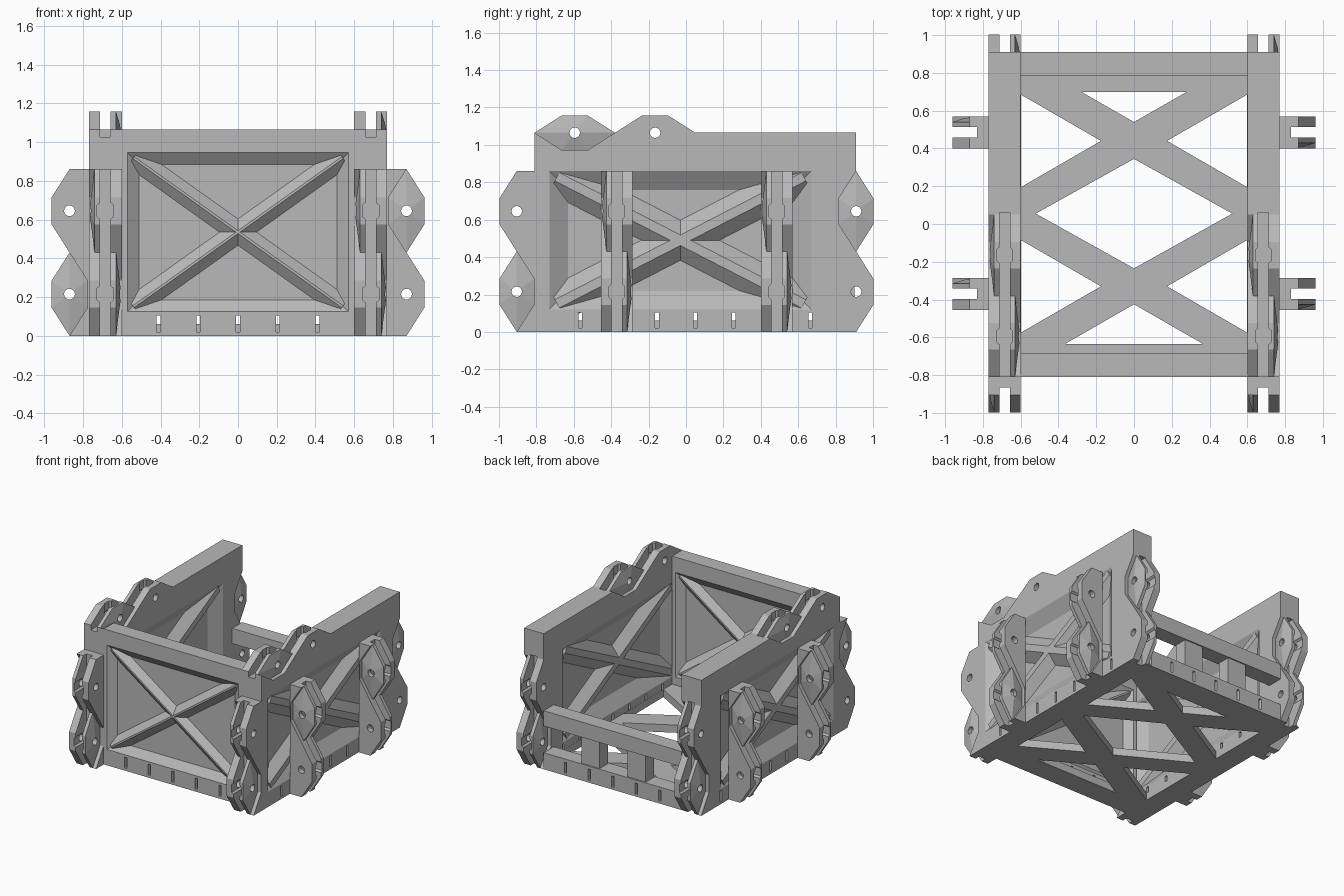
import bpy, bmesh, math
from mathutils import Vector, Matrix

cube = bpy.data.objects.get("Cube")
if cube:
    bpy.data.objects.remove(cube)

grey = bpy.data.materials.new("plain grey")
grey.use_nodes = True
grey.diffuse_color = (0.48, 0.48, 0.48, 1)
grey.node_tree.nodes["Principled BSDF"].inputs["Base Color"].default_value = grey.diffuse_color

X, Y, Z = Vector((1, 0, 0)), Vector((0, 1, 0)), Vector((0, 0, 1))


def frame(u, v, origin):
    """Matrix with local axes u, v and u x v."""
    m = Matrix((u, v, u.cross(v))).transposed().to_4x4()
    m.translation = Vector(origin)
    return m


def loft(bm, rings, m=Matrix(), apex=None):
    """Skin rings of points, cap the ends; an apex closes the last ring."""
    vs = [[bm.verts.new(m @ Vector(p)) for p in r] for r in rings]
    n = len(vs[0])
    for a, b in zip(vs, vs[1:]):
        for i in range(n):
            j = (i + 1) % n
            bm.faces.new((a[i], a[j], b[j], b[i]))
    bm.faces.new(vs[0])
    if apex is None:
        bm.faces.new(vs[-1])
    else:
        tip = bm.verts.new(m @ Vector(apex))
        for i in range(n):
            bm.faces.new((vs[-1][i], vs[-1][(i + 1) % n], tip))


def prism(bm, pts, w0, w1, m=Matrix()):
    loft(bm, [[(a, b, w) for a, b in pts] for w in (w0, w1)], m)


def rect(a0, b0, a1, b1):
    return [(a0, b0), (a1, b0), (a1, b1), (a0, b1)]


def box(bm, lo, hi):
    prism(bm, rect(lo[0], lo[1], hi[0], hi[1]), lo[2], hi[2])


def make(name, bm):
    bmesh.ops.recalc_face_normals(bm, faces=bm.faces)
    me = bpy.data.meshes.new(name)
    bm.to_mesh(me)
    bm.free()
    ob = bpy.data.objects.new(name, me)
    bpy.context.collection.objects.link(ob)
    me.materials.append(grey)
    return ob


def cut(ob, cutters):
    for c in cutters:
        mod = ob.modifiers.new("cut", 'BOOLEAN')
        mod.operation, mod.solver, mod.object = 'DIFFERENCE', 'EXACT', c
    dg = bpy.context.evaluated_depsgraph_get()
    me = bpy.data.meshes.new_from_object(ob.evaluated_get(dg))
    ob.modifiers.clear()
    ob.data = me


# Chassis sizes
IN, OUT, FRONT, BACK, TOP = 0.6, 0.77, -0.81, 0.91, 1.065
MID = (IN + OUT) / 2
HALF = (OUT - IN) / 2

# Hinge placements: frame and depth of the block behind the hinge line
hinges = []
for s in (-1, 1):
    for y in (-0.37, 0.485):
        hinges.append((frame(X * s, Z * s, (0.87 * s, y, 0.43)), -0.1))
    hinges.append((frame(-Y, -Z, (MID * s, -0.905, 0.43)), -0.095))
    hinges.append((frame(Y, Z, (MID * s, BACK, 0.43)), 0))
    hinges.append((frame(Z, -Y, (MID * s, -0.38, TOP)), 0))

HEX = [(0, -0.215), (0.092, -0.07), (0.092, 0.07), (0, 0.215), (-0.092, 0.07), (-0.092, -0.07)]
EDGE = [(0, -0.43), (0.092, -0.285), (0.092, -0.145), (0, 0), (0.092, 0.145), (0.092, 0.285), (0, 0.43)]

parts, gaps, widenings, facets, holes = [bmesh.new() for _ in range(5)]
for m, base in hinges:
    outline = EDGE + ([(base, 0.43), (base, -0.43)] if base else [(-0.004, 0.43), (-0.004, -0.43)])
    prism(parts, outline, -HALF, HALF, m)
    # slit between the two plates
    prism(gaps, rect(-0.04, -0.44, 0.2, 0.44), -0.028, 0.028, m)
    for s in (-1, 1):
        v = 0.215 * s
        # wider hexagonal part of the slit around each pin
        ring = [(0, -0.065), (0.042, -0.03), (0.042, 0.03), (0, 0.065), (-0.042, 0.03), (-0.042, -0.03)]
        loft(widenings, [[(u, v + b, w) for w, b in ring] for u in (-0.045, 0.21)], m)
        # bevelled hexagonal facets, one on each face
        rings = [[(a * 1.01, v + b, w * s) for a, b in HEX] for w in (HALF + 0.02, HALF - 0.03)]
        loft(facets, rings, m, apex=(0, v, (HALF - 0.002) * s))
        # pin holes
        pin = [(0.028 * math.cos(t * math.pi / 8), v + 0.028 * math.sin(t * math.pi / 8)) for t in range(16)]
        prism(holes, pin, -0.13, 0.13, m)

hinge_cutters = [make(n, b) for n, b in (("gap_cutter", gaps), ("widening_cutter", widenings),
                                         ("facet_cutter", facets), ("hole_cutter", holes))]
hinge_plates = make("hinge_plates", parts)
cut(hinge_plates, hinge_cutters)

# Drain slots along the bottom edge
slots = bmesh.new()
for i in range(-2, 3):
    x = i * 0.205
    box(slots, (x - 0.01, -0.9, 0.02), (x + 0.01, -0.6, 0.105))
    box(slots, (x - 0.01, 0.7, 0.02), (x + 0.01, 1.0, 0.105))
for i in range(-3, 4):
    y = 0.05 + i * 0.205
    for s in (-1, 1):
        box(slots, (s * 0.69 - 0.13, y - 0.01, 0.02), (s * 0.69 + 0.13, y + 0.01, 0.105))
slot_cutter = make("slot_cutter", slots)


def recess(bm, m, size, taper, depth):
    """Tapered panel recess, sunk along local -w."""
    a, b = size
    k = 0.02 / depth * taper
    loft(bm, [[(p, q, 0.02) for p, q in rect(-a - k, -b - k, a + k, b + k)],
              [(p, q, -depth) for p, q in rect(-a + taper, -b + taper, a - taper, b - taper)]], m)


def cross_ribs(bm, m, size, base, crest, depth):
    """Two crossing ridge bars filling a recess."""
    a, b = size
    for s in (-1, 1):
        along = Vector((a, s * b, 0))
        length = along.length
        along.normalize()
        local = frame(Z.cross(along), Z, (0, 0, 0))
        section = [(-base, -depth - 0.004), (base, -depth - 0.004), (crest, -0.003), (-crest, -0.003)]
        prism(bm, section, -length, length, m @ local)


# Side walls with recessed cross-braced panels on both faces
SIDE = (0.7, 0.37)
for s, name in ((-1, "right"), (1, "left")):
    wall = bmesh.new()
    box(wall, (min(IN * s, OUT * s), FRONT, 0), (max(IN * s, OUT * s), BACK, TOP))
    wall = make(name + "_side_wall", wall)
    dents, ribs = bmesh.new(), bmesh.new()
    for x, face in ((OUT, 1), (IN, -1)):
        m = frame(Y * s * face, Z, (x * s, -0.03, 0.49))
        recess(dents, m, SIDE, 0.1, 0.065)
        cross_ribs(ribs, m, (0.66, 0.34), 0.1, 0.025, 0.065)
    dents = make("panel_cutter", dents)
    cut(wall, hinge_cutters + [slot_cutter, dents])
    bpy.data.objects.remove(dents)
    make(name + "_side_ribs", ribs)

# Front wall
wall, dents, ribs = bmesh.new(), bmesh.new(), bmesh.new()
box(wall, (-IN, FRONT, 0), (IN, -0.685, TOP))
for y, face in ((FRONT, 1), (-0.685, -1)):
    m = frame(X * face, Z, (0, y, 0.535))
    recess(dents, m, (0.57, 0.41), 0.06, 0.045)
    cross_ribs(ribs, m, (0.54, 0.385), 0.06, 0.006, 0.045)
front_wall = make("front_wall", wall)
dents = make("panel_cutter", dents)
cut(front_wall, [slot_cutter, dents])
bpy.data.objects.remove(dents)
make("front_ribs", ribs)

# Low rear sill, rail and posts
rear = bmesh.new()
box(rear, (-IN, 0.785, 0), (IN, BACK, 0.13))
rear_sill = make("rear_sill", rear)
cut(rear_sill, [slot_cutter])
rear = bmesh.new()
box(rear, (-IN, 0.785, 0.34), (IN, BACK, 0.46))
make("rear_rail", rear)
rear = bmesh.new()
for s in (-1, 1):
    box(rear, (s * 0.2 - 0.08, 0.8, 0.13), (s * 0.2 + 0.08, 0.9, 0.34))
make("rear_posts", rear)

# Lattice floor: a plate with triangular and diamond openings
plate, voids = bmesh.new(), bmesh.new()
box(plate, (-IN, -0.685, 0), (IN, 0.785, 0.06))
openings = [[(-0.28, 0.7), (0.28, 0.7), (0, 0.54)],
            [(-0.365, -0.635), (0.365, -0.635), (0, -0.425)],
            [(0, 0.345), (0.52, 0.055), (0, -0.235), (-0.52, 0.055)]]
for s in (-1, 1):
    for y in (0.44, -0.33):
        openings.append([(s * 0.599, y + 0.245), (s * 0.175, y), (s * 0.599, y - 0.245)])
for pts in openings:
    prism(voids, pts, -0.05, 0.1)
floor = make("lattice_floor", plate)
void_cutter = make("void_cutter", voids)
cut(floor, [void_cutter])

# Remove helpers
for c in hinge_cutters + [slot_cutter, void_cutter]:
    bpy.data.objects.remove(c)
